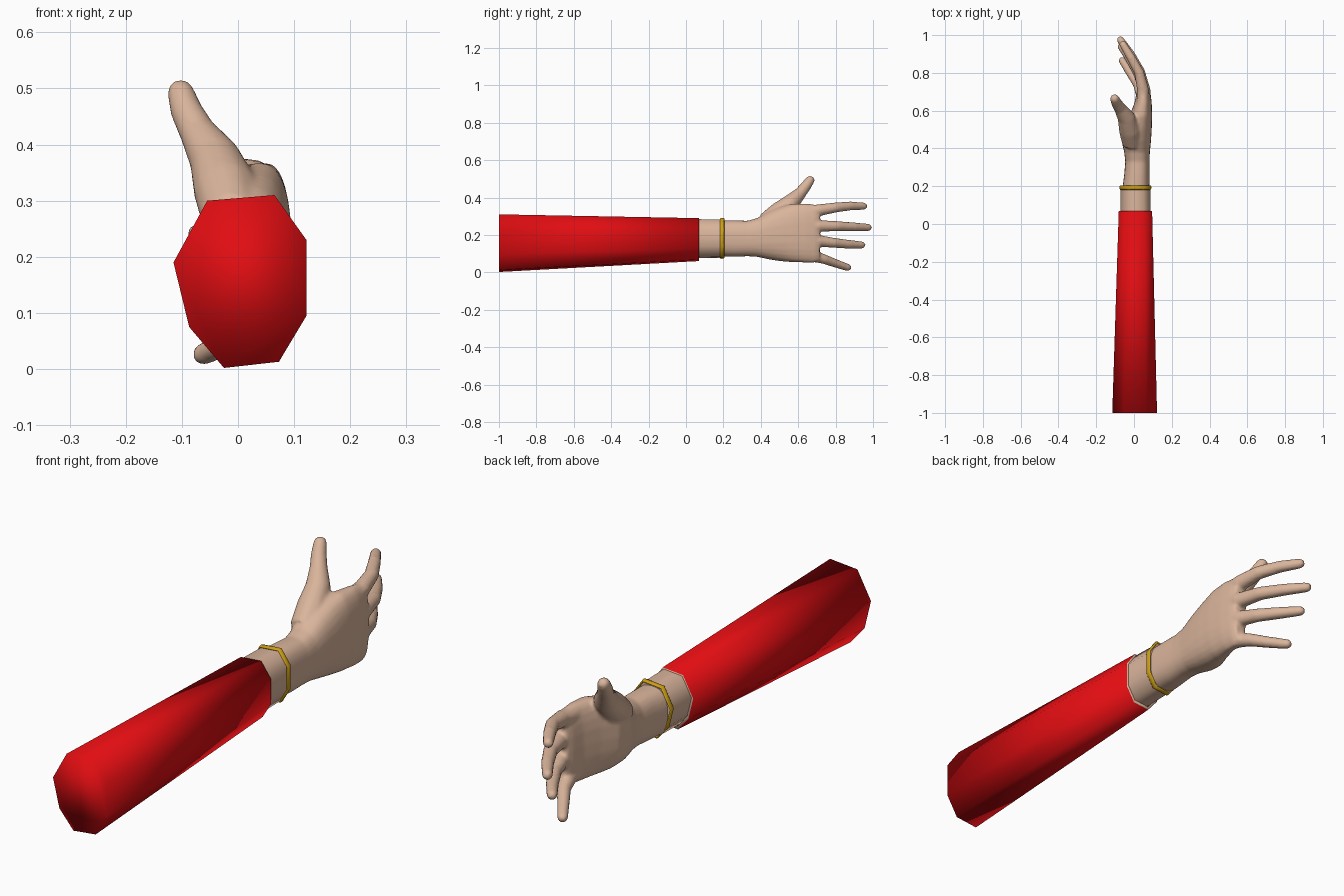
import bpy, bmesh, math
from mathutils import Vector

if "Cube" in bpy.data.objects:
    bpy.data.objects.remove(bpy.data.objects["Cube"])


def material(name, rgb):
    m = bpy.data.materials.new(name)
    m.diffuse_color = (*rgb, 1)
    m.use_nodes = True
    m.node_tree.nodes["Principled BSDF"].inputs["Base Color"].default_value = m.diffuse_color
    return m


RED = material("red cloth", (0.75, 0.004, 0.006))
SKIN = material("skin", (0.70, 0.46, 0.33))
GOLD = material("gold", (0.62, 0.35, 0.008))


def loft(bm, rings, caps=True, loop=False):
    """Skin a list of point rings with quads."""
    vs = [[bm.verts.new(p) for p in r] for r in rings]
    n = len(vs[0])
    pairs = list(zip(vs, vs[1:])) + ([(vs[-1], vs[0])] if loop else [])
    bands = []
    for a, b in pairs:
        bands.append([bm.faces.new((a[i], a[(i + 1) % n], b[(i + 1) % n], b[i]))
                      for i in range(n)])
    if caps and not loop:
        bm.faces.new(vs[0])
        bm.faces.new(vs[-1])
    return bands


def finish(bm, name, mats):
    bmesh.ops.recalc_face_normals(bm, faces=bm.faces[:])
    me = bpy.data.meshes.new(name)
    bm.to_mesh(me)
    bm.free()
    for m in mats:
        me.materials.append(m)
    for p in me.polygons:
        p.use_smooth = True
    ob = bpy.data.objects.new(name, me)
    bpy.context.collection.objects.link(ob)
    return ob


# Eight-sided arm outline, relative to its centre
OUTLINE = [(-.059, .144), (.061, .154), (.118, .074), (.118, -.061),
           (.069, -.143), (-.029, -.154), (-.091, -.081), (-.119, .034)]


def octagon(y, s, cx=.008, cz=.178):
    return [(cx + x * s, y, cz + z * s) for x, z in OUTLINE]


# Sleeve: tapered tube with a pale rim at the open end
bm = bmesh.new()
bands = loft(bm, [octagon(-1, 1, .004, .156), octagon(.07, .745, .008, .175),
                  octagon(.07, .68)], caps=False)
bm.verts.ensure_lookup_table()
bm.faces.new(bm.verts[:8])
for f in bands[1]:
    f.material_index = 1
finish(bm, "sleeve", [RED, SKIN])

# Forearm between sleeve and hand
bm = bmesh.new()
loft(bm, [octagon(.04, .68, .008, .18), octagon(.20, .66, .008, .18)])
ob = finish(bm, "forearm", [SKIN])
for p in ob.data.polygons:
    p.use_smooth = len(p.vertices) == 4

# Bracelet: closed band with a rounded section
bm = bmesh.new()
loft(bm, [octagon(.193 + .012 * math.cos(a), .68 + .032 * math.sin(a), .008, .182)
          for a in (i * math.tau / 8 for i in range(8))], loop=True)
finish(bm, "bracelet", [GOLD])


# Hand: palm and digits merged into one smooth skin
def palm_ring(y, x0, x1, z0, z1, n=24):
    ring = []
    for i in range(n):
        a = i * math.tau / n
        c, s = math.cos(a), math.sin(a)
        c, s = (math.copysign(abs(v) ** .8, v) for v in (c, s))
        ring.append(((x0 + x1) / 2 + c * (x1 - x0) / 2, y,
                     (z0 + z1) / 2 + s * (z1 - z0) / 2))
    return ring


def digit(bm, path, radii, n=14):
    """Round tube along a path, with a domed tip."""
    pts = [Vector(p) for p in path]
    d = (pts[-1] - pts[-2]).normalized()
    r = radii[-1]
    tip = pts[-1]
    pts += [tip + d * r * .6, tip + d * r * .92]
    radii = list(radii) + [r * .8, r * .4]
    rings = []
    for i, p in enumerate(pts):
        t = (pts[min(i + 1, len(pts) - 1)] - pts[max(i - 1, 0)]).normalized()
        u = t.cross(Vector((0, 0, 1))).normalized()
        v = u.cross(t)
        rings.append([p + radii[i] * (u * math.cos(a) + v * math.sin(a))
                      for a in (k * math.tau / n for k in range(n))])
    loft(bm, rings)


bm = bmesh.new()
loft(bm, [palm_ring(*r) for r in (
    (.185, -.062, .082, .085, .278),
    (.26, -.052, .082, .083, .278),
    (.33, -.046, .082, .086, .276),
    (.38, -.052, .084, .083, .290),
    (.44, -.066, .090, .070, .325),
    (.50, -.058, .094, .060, .350),
    (.57, -.025, .096, .054, .368),
    (.64, .002, .094, .052, .368),
    (.69, .012, .088, .052, .362),
    (.715, .022, .078, .060, .350))])
# index, middle, ring, little
digit(bm, [(.045, .60, .318), (.048, .71, .332), (.028, .80, .347),
           (-.015, .88, .355), (-.058, .95, .354)], (.034, .032, .027, .024, .020))
digit(bm, [(.055, .60, .245), (.056, .71, .248), (.030, .81, .247),
           (-.020, .90, .243), (-.072, .975, .240)], (.034, .032, .027, .024, .020))
digit(bm, [(.055, .60, .178), (.052, .71, .168), (.026, .79, .158),
           (-.020, .87, .150), (-.068, .94, .146)], (.034, .032, .027, .024, .020))
digit(bm, [(.045, .58, .110), (.042, .68, .088), (.020, .74, .070),
           (-.020, .80, .048), (-.062, .865, .026)], (.036, .032, .026, .023, .020))
# thumb with its fleshy base
digit(bm, [(-.008, .43, .265), (-.022, .50, .320), (-.042, .565, .376),
           (-.072, .61, .422), (-.092, .64, .460), (-.102, .663, .492)],
      (.055, .058, .046, .033, .029, .025))
hand = finish(bm, "hand", [SKIN])
rm = hand.modifiers.new("merge", 'REMESH')
rm.mode = 'VOXEL'
rm.voxel_size = .007
rm.use_smooth_shade = True
sm = hand.modifiers.new("soften", 'SMOOTH')
sm.factor = .5
sm.iterations = 6
